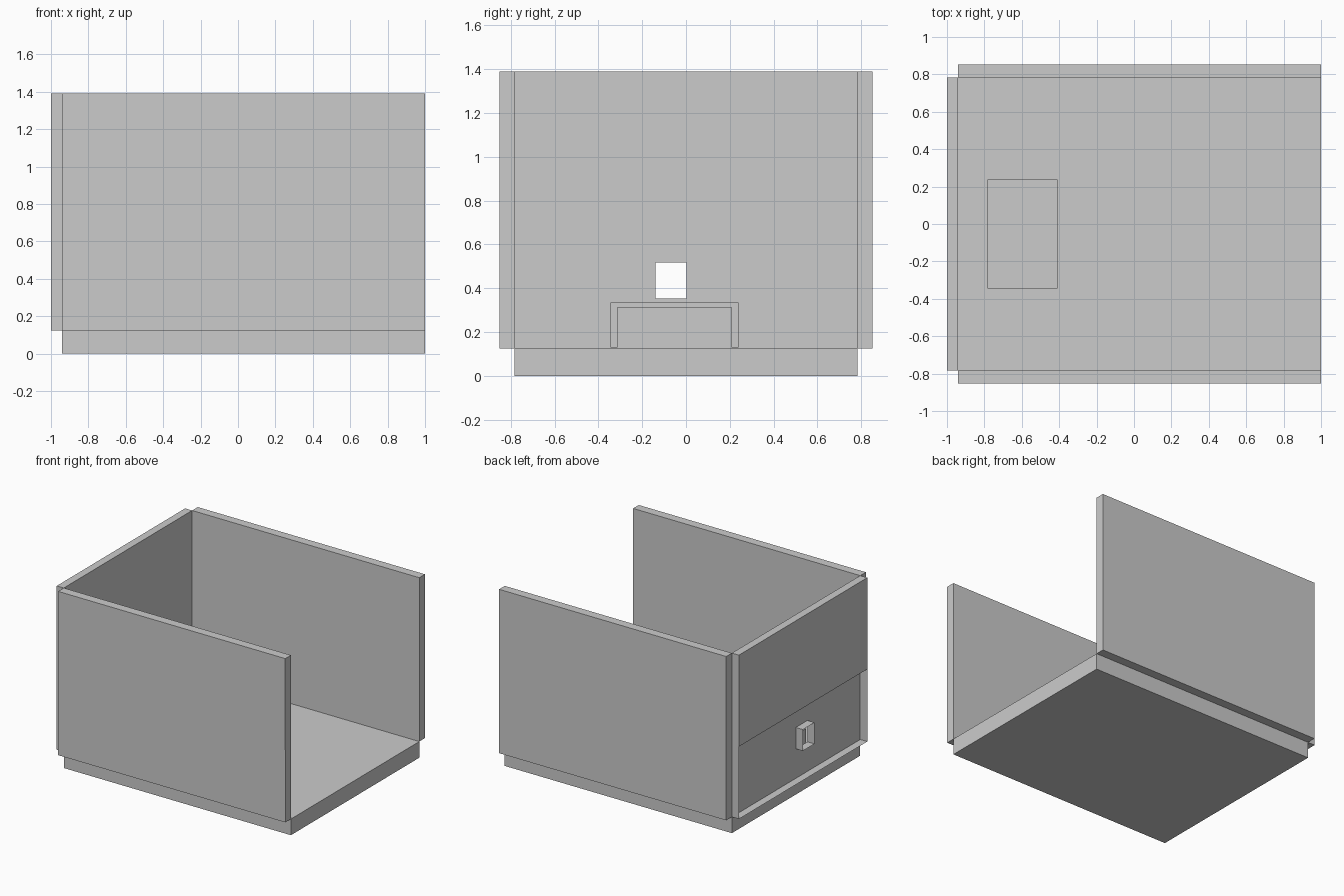
import bpy, bmesh

if "Cube" in bpy.data.objects:
    bpy.data.objects.remove(bpy.data.objects["Cube"])

X0, XI, X1 = -1.0, -0.94, 1.0      # left outside, left inside, right end
YI, YO = 0.783, 0.852              # inner and outer faces of the long walls
Z0, Z1, ZM = 0.125, 1.39, 0.684    # floor top, wall top, seam height


def finish(name, bm):
    me = bpy.data.meshes.new(name)
    bm.to_mesh(me)
    bm.free()
    ob = bpy.data.objects.new(name, me)
    bpy.context.collection.objects.link(ob)
    return ob


def extrude_x(name, profile, xa, xb):
    """Solid made from a (y, z) profile swept along x."""
    bm = bmesh.new()
    face = bm.faces.new([bm.verts.new((xa, y, z)) for y, z in profile])
    new = bmesh.ops.extrude_face_region(bm, geom=[face])["geom"]
    bmesh.ops.translate(bm, vec=(xb - xa, 0, 0),
                        verts=[v for v in new if isinstance(v, bmesh.types.BMVert)])
    bmesh.ops.recalc_face_normals(bm, faces=bm.faces)
    return finish(name, bm)


def rect(ya, yb, za, zb):
    return [(ya, za), (yb, za), (yb, zb), (ya, zb)]


# Floor slab and long walls (front wall has a hairline step at the seam)
extrude_x("floor", rect(-YI, YI, 0, Z0), XI, X1)
extrude_x("back_wall", rect(YI, YO, Z0, Z1), XI, X1)
extrude_x("front_wall", [(-YI, Z0), (-YI, Z1), (-YO, Z1), (-YO, ZM),
                         (-YO + 0.001, ZM), (-YO + 0.001, Z0)], XI, X1)

# Low bench: upside-down U
extrude_x("bench", [(-0.345, 0.129), (-0.345, 0.335), (0.239, 0.335), (0.239, 0.129),
                    (0.208, 0.129), (0.208, 0.312), (-0.312, 0.312), (-0.312, 0.129)],
          -0.783, -0.41)

# Left wall: hollow shell, lower outside open, with a lined window opening
bm = bmesh.new()


def loop(x, pts):
    return [bm.verts.new((x, y, z)) for y, z in pts]


inner = loop(XI, rect(-YI, YI, Z0, Z1))
outer = loop(X0, rect(-YI, YI, Z0, Z1))
hole_in = loop(XI, rect(-0.139, 0.003, 0.353, 0.518))
hole_out = loop(X0, rect(-0.139, 0.003, 0.353, 0.518))
seam_r, seam_l = loop(X0, [(YI, ZM), (-YI, ZM)])
for i in range(4):
    j = (i + 1) % 4
    bm.faces.new((inner[i], inner[j], hole_in[j], hole_in[i]))       # inside panel
    bm.faces.new((hole_in[i], hole_in[j], hole_out[j], hole_out[i])) # window lining
bm.faces.new((inner[0], outer[0], outer[1], inner[1]))
bm.faces.new((inner[3], inner[2], outer[2], outer[3]))
bm.faces.new((inner[1], outer[1], seam_r, outer[2], inner[2]))
bm.faces.new((inner[0], inner[3], outer[3], seam_l, outer[0]))
bm.faces.new((seam_l, outer[3], outer[2], seam_r))                   # upper outside panel
bmesh.ops.recalc_face_normals(bm, faces=bm.faces)
finish("left_wall", bm)
